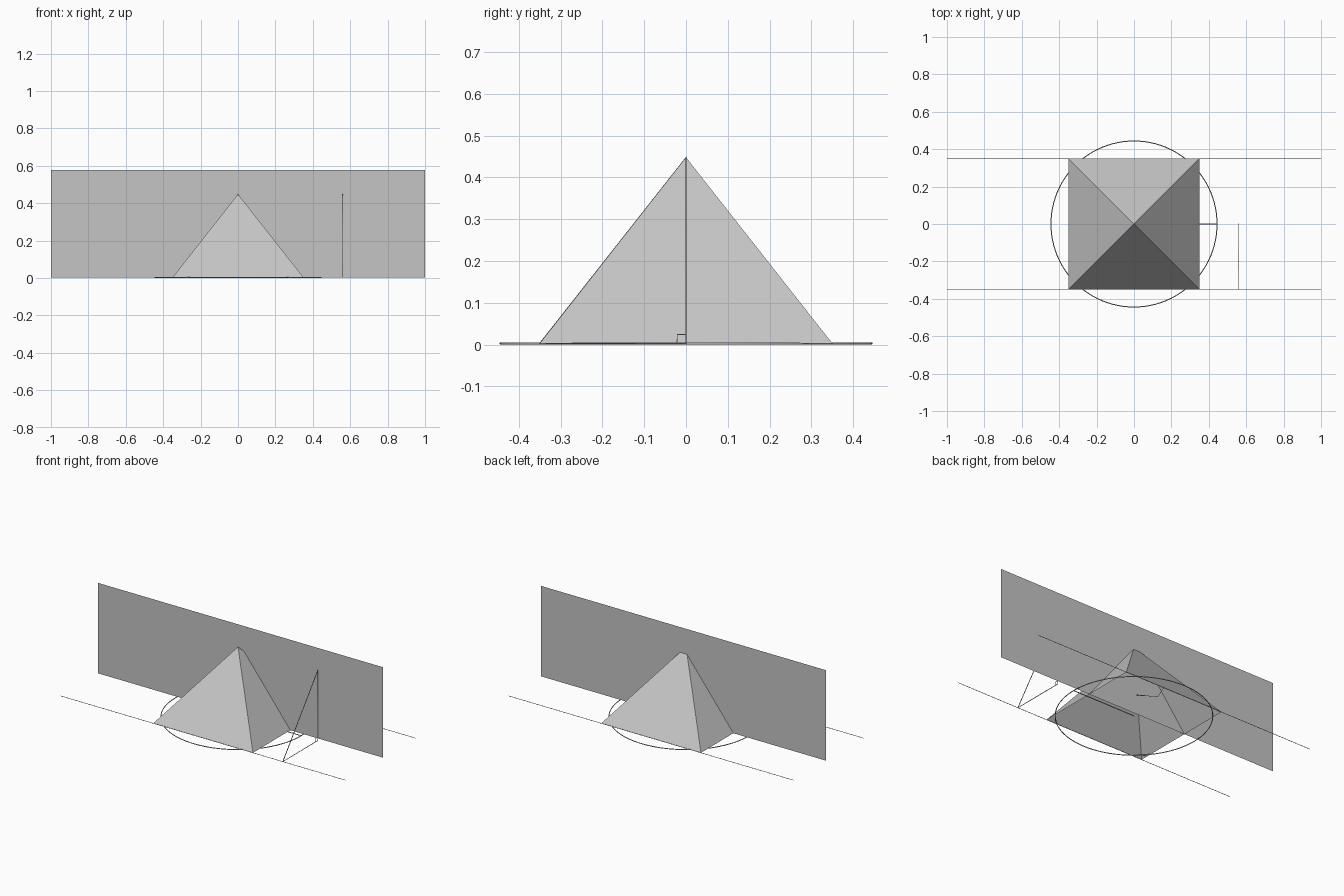
import bpy
import bmesh
import math

cube = bpy.data.objects.get("Cube")
if cube:
    bpy.data.objects.remove(cube, do_unlink=True)

GROUND = 0.003   # height of the base drawing
HALF = 0.35      # half the pyramid base
APEX = 0.448
TRI_X = 0.56     # where the side triangle stands

grey = bpy.data.materials.new("stone_grey")
grey.use_nodes = True
colour = (0.56, 0.56, 0.56, 1.0)
grey.diffuse_color = colour
grey.node_tree.nodes["Principled BSDF"].inputs["Base Color"].default_value = colour


def add_object(name, data):
    obj = bpy.data.objects.new(name, data)
    bpy.context.collection.objects.link(obj)
    data.materials.append(grey)
    return obj


def rod(name, points, radius=0.0026, closed=False):
    """Thin tube along a path of points."""
    curve = bpy.data.curves.new(name, "CURVE")
    curve.dimensions = "3D"
    curve.bevel_depth = radius
    curve.bevel_resolution = 1
    curve.use_fill_caps = True
    spline = curve.splines.new("POLY")
    spline.points.add(len(points) - 1)
    for p, co in zip(spline.points, points):
        p.co = (*co, 1)
    spline.use_cyclic_u = closed
    return add_object(name, curve)


def mesh_part(name, points, faces):
    mesh = bpy.data.meshes.new(name)
    bm = bmesh.new()
    verts = [bm.verts.new(p) for p in points]
    for face in faces:
        bm.faces.new([verts[i] for i in face])
    bm.to_mesh(mesh)
    bm.free()
    return add_object(name, mesh)


# Pyramid shell, open underneath
corners = [(sx * HALF, sy * HALF, GROUND)
           for sx, sy in ((-1, -1), (1, -1), (1, 1), (-1, 1))]
mesh_part("pyramid", corners + [(0, 0, APEX)],
          [(i, (i + 1) % 4, 4) for i in range(4)])

# Upright section sheet just behind the apex
mesh_part("section_sheet",
          [(-1, 0.025, GROUND), (1, 0.025, GROUND), (1, 0.025, 0.577), (-1, 0.025, 0.577)],
          [(0, 1, 2, 3)])

# Ground circle with radius equal to the height, and its radius line
RADIUS = 0.444
STEPS = 96
rod("ground_circle",
    [(RADIUS * math.cos(2 * math.pi * i / STEPS),
      RADIUS * math.sin(2 * math.pi * i / STEPS), GROUND) for i in range(STEPS)],
    closed=True)
rod("radius_line", [(0, 0, GROUND), (RADIUS, 0, GROUND)])

# Long ground lines along the front and back base edges
for name, y in (("front_ground_line", -HALF), ("back_ground_line", HALF)):
    rod(name, [(-1, y, GROUND), (1, y, GROUND)], radius=0.0015)

# Right triangle beside the pyramid, with its square corner mark
rod("side_triangle",
    [(TRI_X, -HALF, GROUND), (TRI_X, 0, GROUND), (TRI_X, 0, APEX)], closed=True)
rod("corner_mark",
    [(TRI_X, -0.021, GROUND), (TRI_X, -0.021, 0.024), (TRI_X, 0, 0.024)], radius=0.0015)

# Inner passages
rod("entry_passage", [(0, 0.28, 0.085), (0, 0.21, 0.035), (0, 0.10, 0.09)], radius=0.0015)
rod("inner_gallery", [(0, 0.10, 0.09), (0, 0.0, 0.14)])
